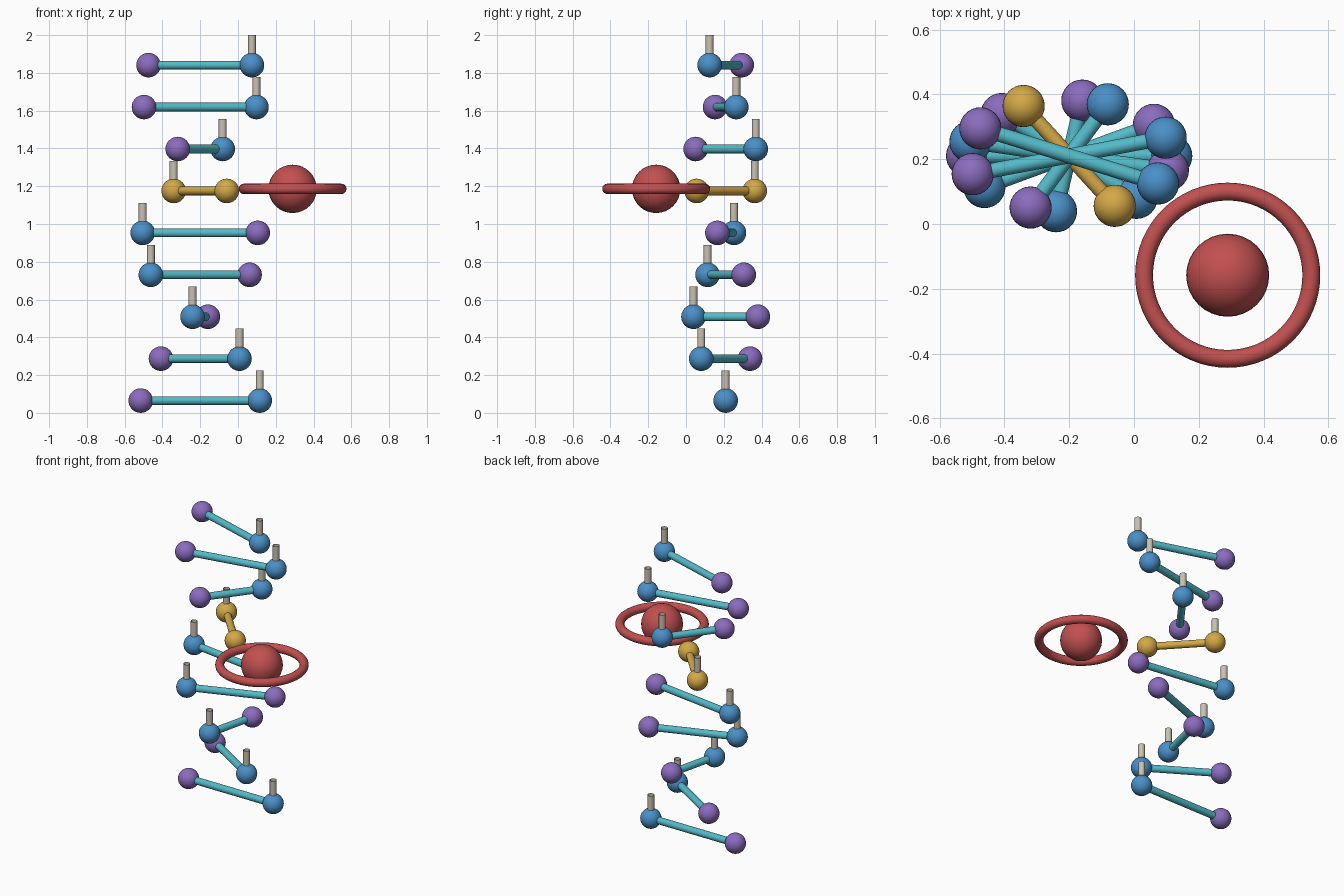
import bpy, math
from mathutils import Vector

cube = bpy.data.objects.get("Cube")
if cube:
    bpy.data.objects.remove(cube)


def material(name, srgb):
    m = bpy.data.materials.new(name)
    m.use_nodes = True
    col = [(c / 255 / 12.92) if c < 11 else ((c / 255 + 0.055) / 1.055) ** 2.4 for c in srgb] + [1]
    m.diffuse_color = col
    m.node_tree.nodes["Principled BSDF"].inputs["Base Color"].default_value = col
    return m


BLUE = material("blue", (74, 144, 200))
PURPLE = material("purple", (139, 108, 190))
TEAL = material("teal", (84, 186, 200))
GOLD = material("gold", (212, 168, 70))
RED = material("red", (194, 80, 80))
BEIGE = material("beige", (202, 194, 178))


def finish(name, mat):
    ob = bpy.context.object
    ob.name = name
    ob.data.materials.append(mat)
    bpy.ops.object.shade_smooth_by_angle()
    return ob


def ball(name, loc, r, mat):
    bpy.ops.mesh.primitive_uv_sphere_add(segments=32, ring_count=16, radius=r, location=loc)
    return finish(name, mat)


def tube(name, a, b, r, mat, ends):
    d = b - a
    bpy.ops.mesh.primitive_cylinder_add(vertices=24, radius=r, depth=d.length, location=(a + b) / 2,
                                        rotation=d.to_track_quat('Z', 'Y').to_euler(),
                                        end_fill_type=ends)
    return finish(name, mat)


# Twisted ladder: each rung joins two balls on opposite sides of an oval helix
BALL_R, STEP, TURN = 0.065, 0.222, 0.85
for i in range(9):
    centre = Vector((-0.2, 0.21, BALL_R + STEP * i))
    arm = Vector((0.315 * math.cos(TURN * i), -0.172 * math.sin(TURN * i), 0))
    gold = i == 5
    near, far = centre + arm, centre - arm
    ball(f"blue_strand_ball_{i}", near, BALL_R, GOLD if gold else BLUE)
    ball(f"purple_strand_ball_{i}", far, BALL_R, GOLD if gold else PURPLE)
    tube(f"rung_{i}", near, far, 0.023, GOLD if gold else TEAL, 'NGON')
    # Open pipe standing on the ball
    tube(f"open_pipe_{i}", near + Vector((0, 0, 0.058)), near + Vector((0, 0, 0.159)), 0.021, BEIGE, 'NOTHING')

# Ringed globe beside the ladder
globe_at = (0.289, -0.158, 1.186)
ball("globe", globe_at, 0.128, RED)
bpy.ops.mesh.primitive_torus_add(major_segments=64, minor_segments=16, major_radius=0.258,
                                 minor_radius=0.0275, location=globe_at)
finish("globe_ring", RED)
